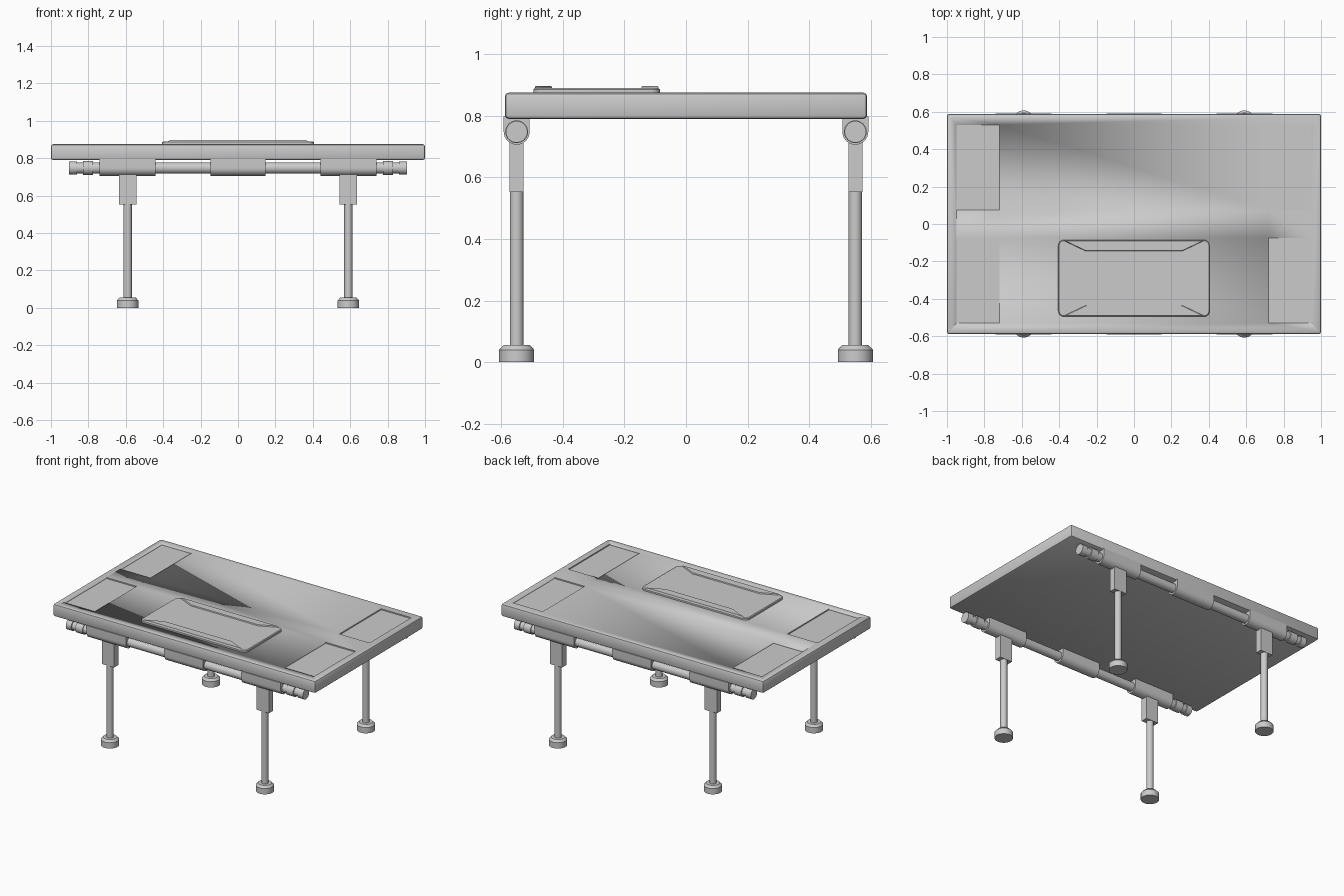
import bpy, bmesh, math

if "Cube" in bpy.data.objects:
    bpy.data.objects.remove(bpy.data.objects["Cube"])


def finish(name, bm):
    bmesh.ops.recalc_face_normals(bm, faces=bm.faces)
    mesh = bpy.data.meshes.new(name)
    bm.to_mesh(mesh)
    bm.free()
    ob = bpy.data.objects.new(name, mesh)
    bpy.context.collection.objects.link(ob)
    bpy.context.view_layer.objects.active = ob
    bpy.ops.object.select_all(action='DESELECT')
    ob.select_set(True)
    bpy.ops.object.shade_smooth_by_angle(angle=math.radians(30))
    return ob


def box(name, x, y, z, bevel=0.0, segments=2):
    bm = bmesh.new()
    bmesh.ops.create_cube(bm, size=1)
    for v in bm.verts:
        for i, (a, b) in enumerate((x, y, z)):
            v.co[i] = (a + b) / 2 + v.co[i] * (b - a)
    if bevel:
        bmesh.ops.bevel(bm, geom=bm.edges[:], offset=bevel, segments=segments,
                        profile=0.5, affect='EDGES')
    return finish(name, bm)


def loft(bm, rings):
    """Closed skin through equally sized rings of points."""
    rings = [[bm.verts.new(p) for p in r] for r in rings]
    n = len(rings[0])
    for a, b in zip(rings, rings[1:]):
        for i in range(n):
            bm.faces.new((a[i], a[(i + 1) % n], b[(i + 1) % n], b[i]))
    bm.faces.new(rings[0])
    bm.faces.new(rings[-1])


def turned(name, profile, place, sides=32):
    """Round part; profile holds (position, radius), place maps (u, v, w) to a point."""
    bm = bmesh.new()
    ang = [2 * math.pi * i / sides for i in range(sides)]
    loft(bm, [[place(r * math.cos(a), r * math.sin(a), w) for a in ang]
              for w, r in profile])
    return finish(name, bm)


# Tabletop with softened edges and four shallow corner panels
top = box("tabletop", (-1, 1), (-0.588, 0.588), (0.79, 0.875), 0.012)
for sx in (-1, 1):
    for sy in (-1, 1):
        cutter = box("panel_cutter", sorted((sx * 0.72, sx * 0.95)),
                     sorted((sy * 0.075, sy * 0.53)), (0.867, 0.9))
        mod = top.modifiers.new("panel", 'BOOLEAN')
        mod.operation, mod.solver, mod.object = 'DIFFERENCE', 'EXACT', cutter
        bpy.context.view_layer.objects.active = top
        bpy.ops.object.modifier_apply(modifier=mod.name)
        bpy.data.objects.remove(cutter, do_unlink=True)


# Raised pad with rounded corners
def rounded_ring(hx, hy, r, cy, z):
    pts = []
    for k, (sx, sy) in enumerate(((1, 1), (-1, 1), (-1, -1), (1, -1))):
        for i in range(7):
            a = math.pi / 2 * (k + i / 6)
            pts.append((sx * (hx - r) + r * math.cos(a),
                        cy + sy * (hy - r) + r * math.sin(a), z))
    return pts


PAD_Y = -0.29
bm = bmesh.new()
loft(bm, [rounded_ring(0.405, 0.205, 0.03, PAD_Y, 0.865),
          rounded_ring(0.405, 0.205, 0.03, PAD_Y, 0.886),
          rounded_ring(0.400, 0.200, 0.025, PAD_Y, 0.890)])
finish("raised_pad", bm)

# Tapered ridges along the pad's long edges
for side, label in ((-1, "front"), (1, "back")):
    bm = bmesh.new()

    def ridge(outer_x, inner_x, outer, inner, z):
        return [(-outer_x, PAD_Y + side * outer, z), (outer_x, PAD_Y + side * outer, z),
                (inner_x, PAD_Y + side * inner, z), (-inner_x, PAD_Y + side * inner, z)]
    loft(bm, [ridge(0.385, 0.26, 0.203, 0.143, 0.884),
              ridge(0.365, 0.255, 0.199, 0.147, 0.897)])
    finish(label + "_pad_ridge", bm)

# Hinge rails, knuckles and legs along both long sides
AXIS_Z = 0.748
for sy, label in ((-1, "front"), (1, "back")):
    cy = sy * 0.55

    def along_x(u, v, w):
        return (w, cy + u, AXIS_Z + v)

    # Rail with collars and end caps
    half = [(0.03, 0.775), (0.037, 0.775), (0.037, 0.83), (0.029, 0.83),
            (0.029, 0.862), (0.035, 0.862), (0.035, 0.903)]
    profile = [(-x, r) for r, x in reversed(half)] + [(x, r) for r, x in half]
    turned(label + "_hinge_rail", profile, along_x)

    # U-shaped knuckles hanging from the tabletop
    r = 0.042
    outline = [(-r, 0.797 - AXIS_Z)]
    outline += [(r * math.cos(math.pi + math.pi * i / 16),
                 r * math.sin(math.pi + math.pi * i / 16)) for i in range(17)]
    outline += [(r, 0.797 - AXIS_Z)]
    for x0, x1 in ((-0.74, -0.44), (-0.147, 0.147), (0.44, 0.74)):
        bm = bmesh.new()
        loft(bm, [[along_x(u, v, x) for u, v in outline] for x in (x0, x1)])
        finish(label + "_hinge_knuckle", bm)

    # Legs: square socket, round post, chamfered foot
    for sx in (-1, 1):
        cx = sx * 0.59
        box(label + "_leg_socket", (cx - 0.047, cx + 0.047),
            (cy - 0.023, cy + 0.023), (0.553, 0.74))

        def upright(u, v, w):
            return (cx + u, cy + v, w)
        turned(label + "_leg_post", [(0.04, 0.022), (0.57, 0.022)], upright)
        turned(label + "_foot", [(0, 0.057), (0.04, 0.057), (0.055, 0.043)], upright)
